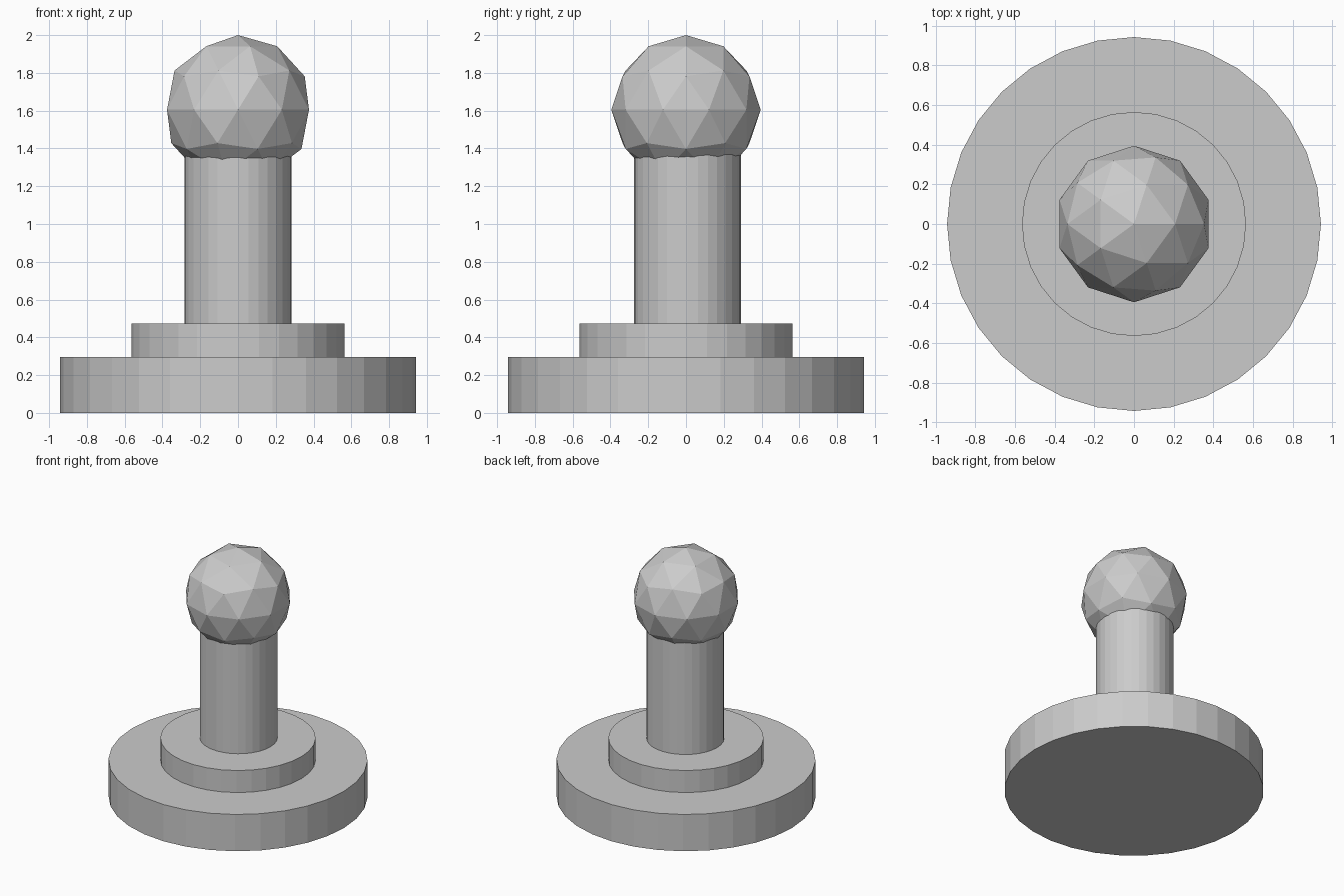
import bpy

cube = bpy.data.objects.get("Cube")
if cube:
    bpy.data.objects.remove(cube, do_unlink=True)

# One plain grey for every part
grey = bpy.data.materials.new("plain_grey")
grey.use_nodes = True
colour = (0.6, 0.6, 0.6, 1)
grey.diffuse_color = colour
grey.node_tree.nodes["Principled BSDF"].inputs["Base Color"].default_value = colour


def finish(name):
    part = bpy.context.object
    part.name = name
    part.data.materials.append(grey)
    return part


def disc(name, radius, bottom, top, y=0):
    bpy.ops.mesh.primitive_cylinder_add(
        vertices=32, radius=radius, depth=top - bottom,
        location=(0, y, (bottom + top) / 2))
    return finish(name)


# Stepped foot and column, flat shaded
disc("base", 0.943, 0, 0.295)
disc("base_step", 0.565, 0.295, 0.472)
disc("column", 0.283, 0.472, 1.45, y=0.008)

# Faceted ball on top
bpy.ops.mesh.primitive_ico_sphere_add(
    subdivisions=2, radius=0.395, location=(0, 0, 1.605))
finish("ball")
